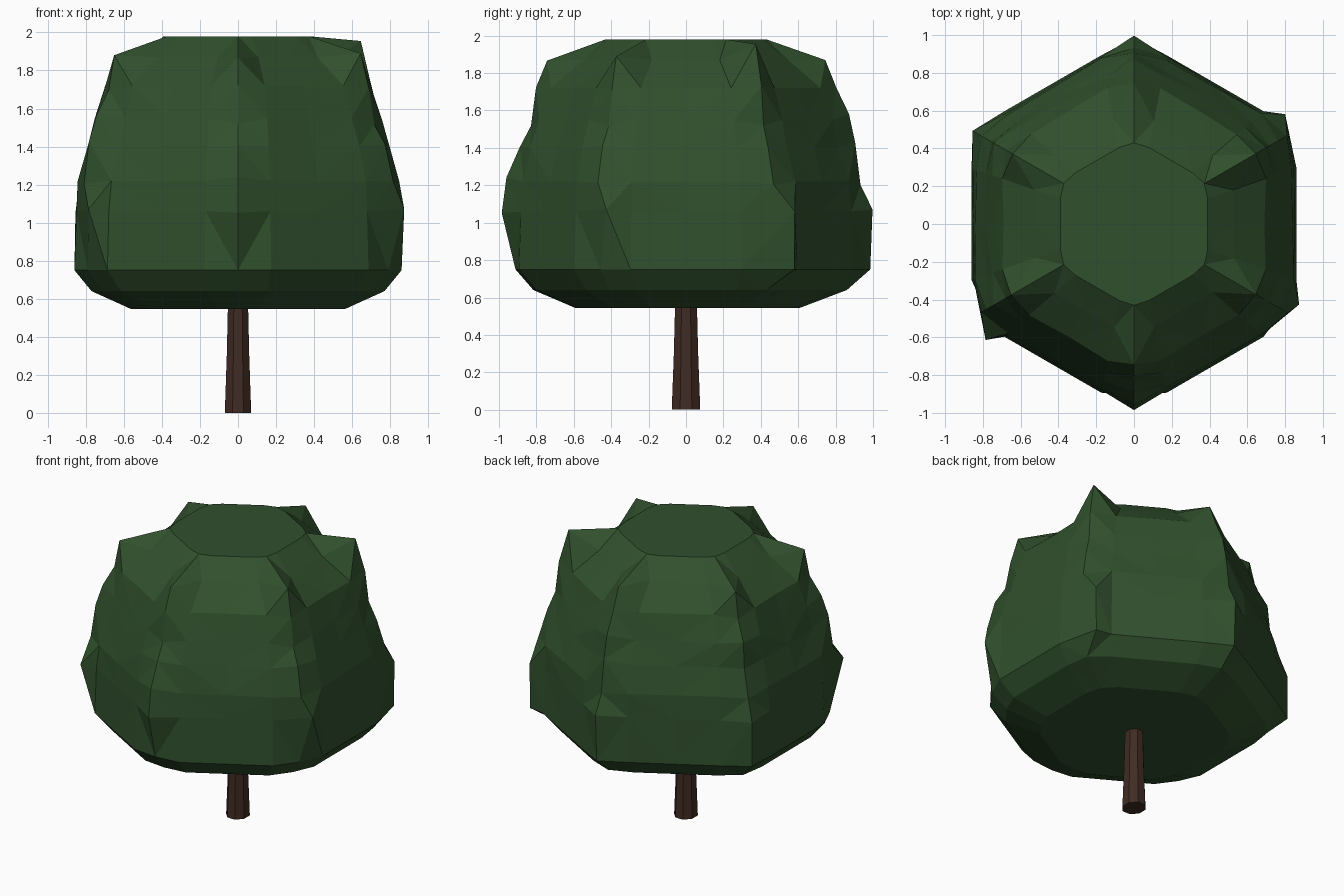
import bpy, bmesh, math, random

if "Cube" in bpy.data.objects:
    bpy.data.objects.remove(bpy.data.objects["Cube"])

random.seed(4)


def material(name, rgb):
    m = bpy.data.materials.new(name)
    m.diffuse_color = (*rgb, 1)
    m.use_nodes = True
    m.node_tree.nodes["Principled BSDF"].inputs["Base Color"].default_value = m.diffuse_color
    return m


def loft(name, rings, mat, triangulate=False):
    """Skin a stack of closed rings and cap both ends with flat faces."""
    bm = bmesh.new()
    loops = [[bm.verts.new(p) for p in ring] for ring in rings]
    n = len(loops[0])
    for a, b in zip(loops, loops[1:]):
        for i in range(n):
            j = (i + 1) % n
            bm.faces.new((a[i], a[j], b[j], b[i]))
    caps = [bm.faces.new(loops[0][::-1]), bm.faces.new(loops[-1])]
    if triangulate:
        sides = [f for f in bm.faces if f not in caps]
        bmesh.ops.triangulate(bm, faces=sides, quad_method='SHORT_EDGE')
    bmesh.ops.recalc_face_normals(bm, faces=bm.faces)
    me = bpy.data.meshes.new(name)
    bm.to_mesh(me)
    bm.free()
    me.materials.append(mat)
    ob = bpy.data.objects.new(name, me)
    bpy.context.collection.objects.link(ob)
    return ob


# Trunk: tapered octagonal post
def circle(r, z, n=8):
    return [(r * math.cos(math.tau * (i + .5) / n),
             r * 1.1 * math.sin(math.tau * (i + .5) / n), z) for i in range(n)]


loft("trunk", [circle(.075, 0), circle(.064, .3), circle(.056, .62)],
     material("bark", (.052, .024, .017)))

# Crown: six-sided rough mass; height, flat radius, corner radius, corner jitter
LEVELS = [
    (.545, .56, .61, 0), (.64, .77, .86, 0), (.75, .86, .985, 0),
    (1.06, .85, .975, .008), (1.22, .84, .945, .015), (1.40, .79, .885, .025),
    (1.55, .745, .85, .025), (1.72, .69, .80, .02), (1.87, .525, .745, .01),
    (1.98, .39, .43, 0),
]
TWIST = {30: 6, 210: 8, 330: 4}        # sideways lean of skirt corners, degrees
CHAMFERED = (210, 270, 330)            # front corners cut back at the skirt
SHOULDER = {30: 1.955, 330: 1.89}      # raised upper corners

rings = []
for level, (z, flat, corner, jitter) in enumerate(LEVELS):
    ring = []
    for k in range(6):
        a0 = 30 + 60 * k
        twist = TWIST.get(a0, 0) if level in (2, 3) else 0
        cut = a0 in CHAMFERED and level < 3
        for step in (-11, 0, 11, 30):
            bump = random.uniform(-jitter, jitter)
            zz, a = z + bump * 1.5, a0 + step
            if step == 30:
                r, zz = flat, z
            elif step == 0:
                r, a = corner + bump, a0 + twist
                if level == 8:
                    zz = SHOULDER.get(a0, zz)
                if level == 3:
                    r += .015 if a0 != 330 else -.01
            else:
                # Edges of each smooth panel
                zz = z
                r = min(flat / math.cos(math.radians(19)) + bump * .5, corner)
            # Cut corners follow a near round outline
            if cut and step == 0:
                r, a = flat * 1.06, a0
            a = math.radians(a)
            ring.append((r * math.cos(a), r * math.sin(a), zz))
    rings.append(ring)

loft("crown", rings, material("leaves", (.03, .08, .026)), triangulate=True)
